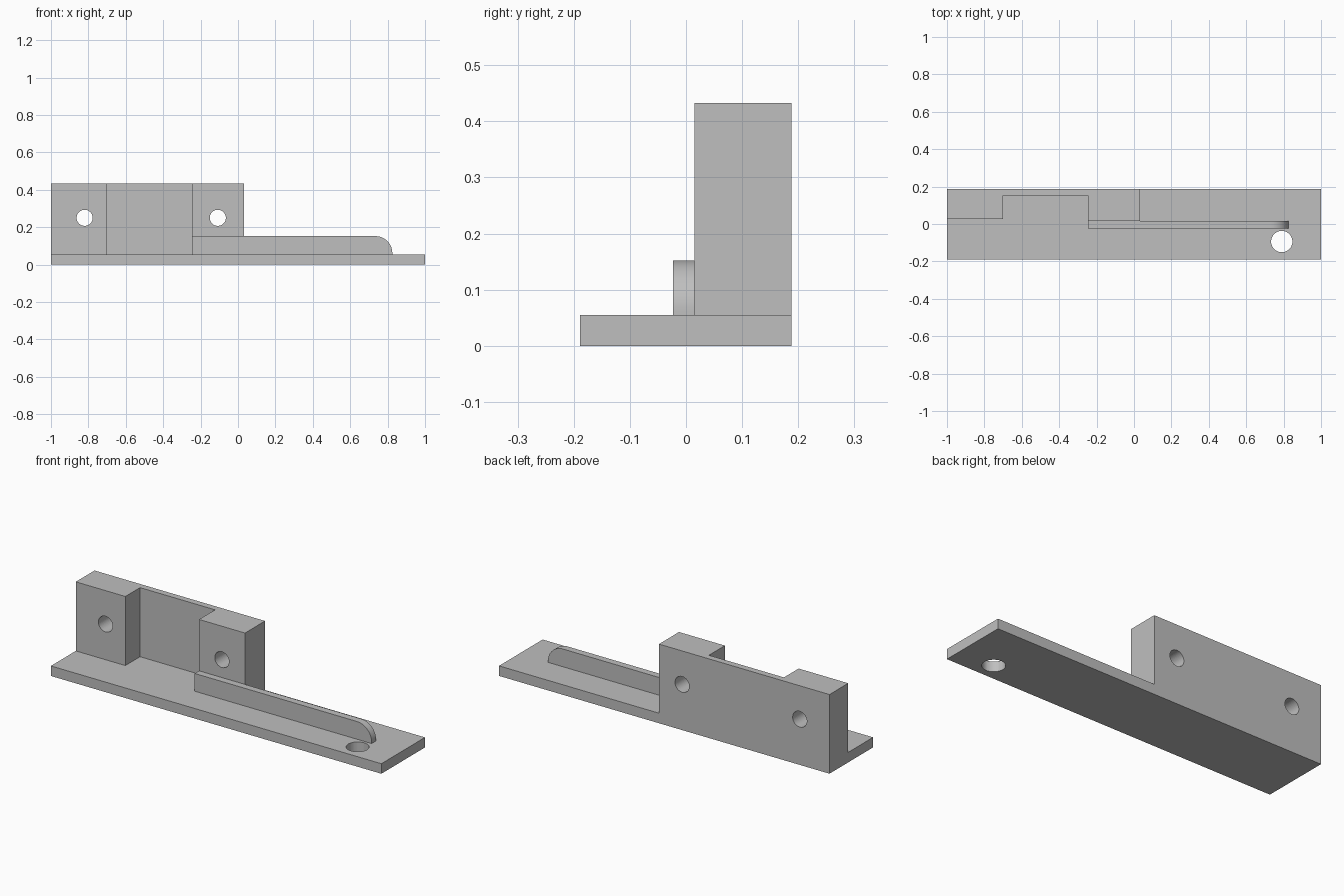
import bpy, bmesh, math
from mathutils import Matrix

if "Cube" in bpy.data.objects:
    bpy.data.objects.remove(bpy.data.objects["Cube"], do_unlink=True)

grey = bpy.data.materials.new("plain grey")
grey.use_nodes = True
colour = (0.52, 0.52, 0.52, 1)
grey.diffuse_color = colour
grey.node_tree.nodes["Principled BSDF"].inputs["Base Color"].default_value = colour

BASE_TOP, WALL_TOP, BACK = 0.055, 0.433, 0.188


def prism(name, outline, place, depth):
    """Extrude a flat outline along the depth vector."""
    bm = bmesh.new()
    face = bm.faces.new([bm.verts.new(place(*p)) for p in outline])
    new = bmesh.ops.extrude_face_region(bm, geom=[face])["geom"]
    bmesh.ops.translate(bm, vec=depth, verts=[v for v in new if isinstance(v, bmesh.types.BMVert)])
    bmesh.ops.recalc_face_normals(bm, faces=bm.faces)
    return finish(name, bm)


def finish(name, bm):
    mesh = bpy.data.meshes.new(name)
    bm.to_mesh(mesh)
    bm.free()
    mesh.materials.append(grey)
    obj = bpy.data.objects.new(name, mesh)
    bpy.context.collection.objects.link(obj)
    return obj


def drill(target, name, centre, radius, along_y=False):
    """Cut a round through hole with a hidden cutter."""
    bm = bmesh.new()
    turn = Matrix.Rotation(math.pi / 2, 4, "X") if along_y else Matrix()
    bmesh.ops.create_cone(bm, cap_ends=True, segments=48, radius1=radius, radius2=radius,
                          depth=0.8, matrix=Matrix.Translation(centre) @ turn)
    cutter = finish(name, bm)
    cutter.hide_render = True
    cutter.hide_set(True)
    cut = target.modifiers.new(name, "BOOLEAN")
    cut.object = cutter
    cut.solver = "EXACT"


def smooth(obj):
    bpy.ops.object.select_all(action="DESELECT")
    obj.select_set(True)
    bpy.context.view_layer.objects.active = obj
    bpy.ops.object.shade_smooth_by_angle(angle=math.radians(30))


# Flat base plate with one mounting hole
base = prism("base_plate", [(-1, -0.189), (1, -0.189), (1, BACK), (-1, BACK)],
             lambda x, y: (x, y, 0), (0, 0, BASE_TOP))
drill(base, "base_hole_cutter", (0.79, -0.094, 0), 0.057)

# Upright wall: two thick blocks joined by a thin web at the back
left, recess_l, recess_r, right = -1, -0.70, -0.246, 0.032
wall = prism("upright_wall",
             [(left, BACK), (left, 0.026), (recess_l, 0.026), (recess_l, 0.153),
              (recess_r, 0.153), (recess_r, 0.015), (right, 0.015), (right, BACK)],
             lambda x, y: (x, y, BASE_TOP), (0, 0, WALL_TOP - BASE_TOP))
for i, x in enumerate((-0.82, -0.108)):
    drill(wall, f"wall_hole_cutter_{i + 1}", (x, 0.1, 0.25), 0.043, along_y=True)

# Low guide rib with a rounded far end
rib_end, rib_top, r = 0.825, 0.152, 0.09
arc = [(rib_end - r + r * math.cos(a), rib_top - r + r * math.sin(a))
       for a in (math.pi / 2 * i / 16 for i in range(17))]
rib = prism("guide_rib", [(recess_r, BASE_TOP), (rib_end, BASE_TOP)] + arc + [(recess_r, rib_top)],
            lambda x, z: (x, -0.023, z), (0, 0.038, 0))

for part in (base, wall, rib):
    smooth(part)
